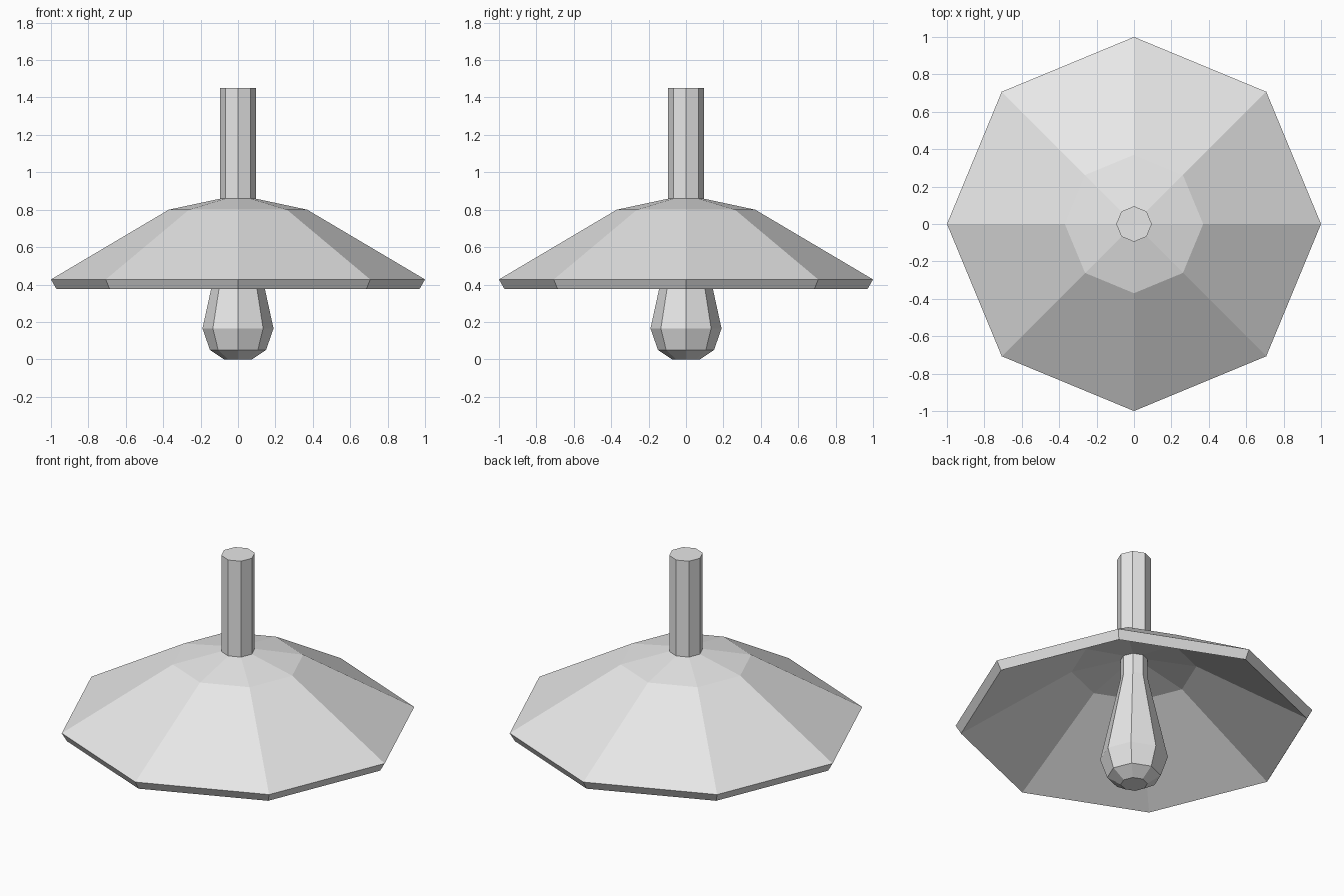
import bpy
import bmesh
from math import cos, sin, tau

cube = bpy.data.objects.get("Cube")
if cube:
    bpy.data.objects.remove(cube, do_unlink=True)

SIDES = 8

# Single painted finish
grey = bpy.data.materials.new("light_grey")
grey.use_nodes = True
colour = (0.8, 0.8, 0.8, 1.0)
grey.diffuse_color = colour
grey.node_tree.nodes["Principled BSDF"].inputs["Base Color"].default_value = colour


def lathe(name, profile):
    """Turn (radius, height) points into a capped flat-sided solid, bottom first."""
    bm = bmesh.new()
    rings = [[bm.verts.new((r * cos(tau * i / SIDES), r * sin(tau * i / SIDES), z))
              for i in range(SIDES)] for r, z in profile]
    for low, high in zip(rings, rings[1:]):
        for i in range(SIDES):
            j = (i + 1) % SIDES
            bm.faces.new((low[i], low[j], high[j], high[i]))
    bm.faces.new(rings[0][::-1])
    bm.faces.new(rings[-1])
    bmesh.ops.recalc_face_normals(bm, faces=bm.faces)
    mesh = bpy.data.meshes.new(name)
    bm.to_mesh(mesh)
    bm.free()
    mesh.materials.append(grey)
    obj = bpy.data.objects.new(name, mesh)
    bpy.context.collection.objects.link(obj)
    return obj


# Hanging rod
lathe("rod", [(0.095, 0.855), (0.095, 1.45)])

# Shade shell: inside from the crown down, around the rim, then up the outside
lathe("shade", [(0.08, 0.80), (0.35, 0.742), (0.97, 0.375),
                (1.0, 0.427), (0.37, 0.80), (0.09, 0.86)])

# Bulb with its narrow neck reaching the crown
lathe("bulb", [(0.075, 0.0), (0.15, 0.05), (0.19, 0.165),
               (0.077, 0.68), (0.077, 0.81)])
